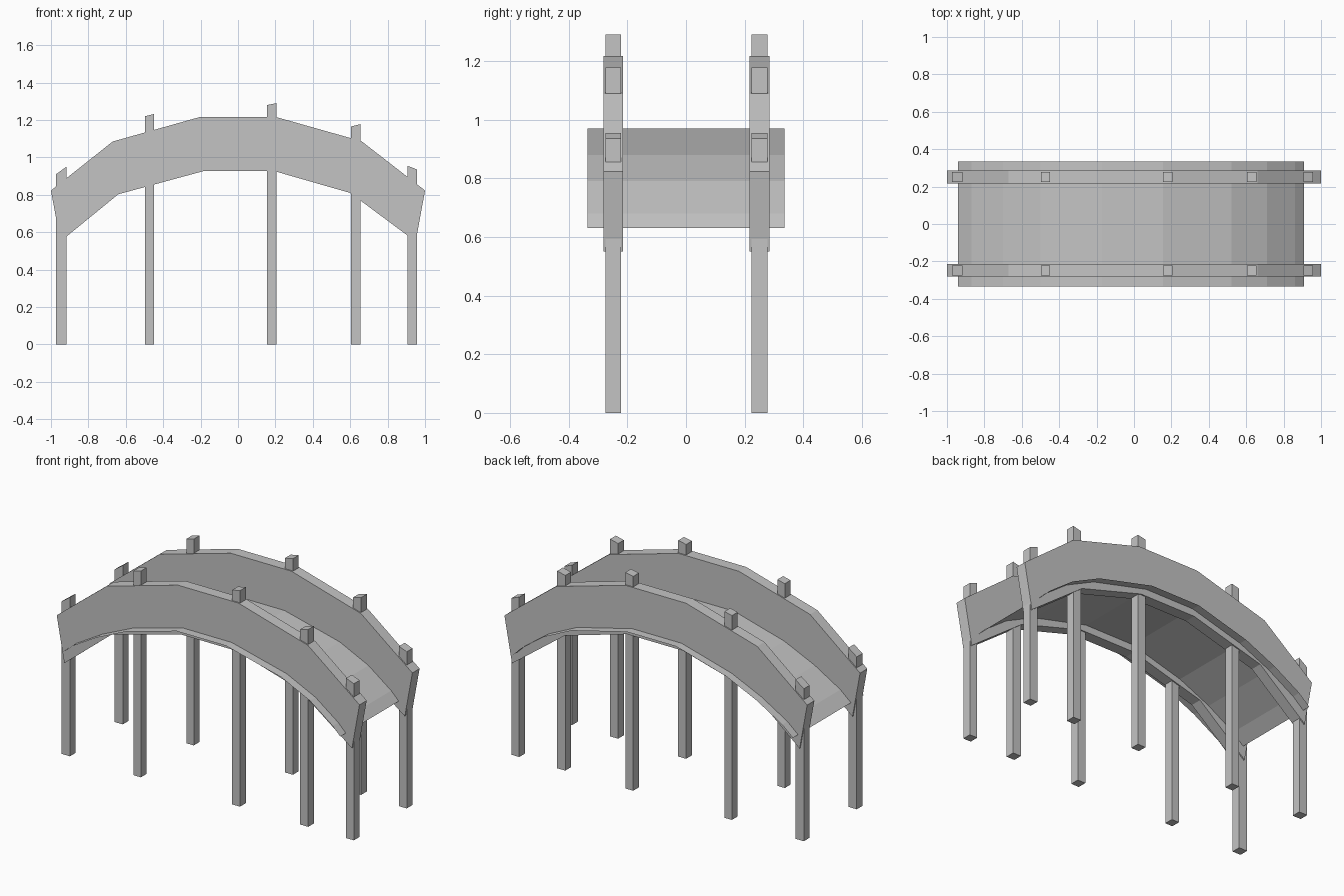
import bpy
import bmesh

cube = bpy.data.objects.get("Cube")
if cube:
    bpy.data.objects.remove(cube)

# One plain grey for the whole bridge
grey = bpy.data.materials.new("plain grey")
grey.use_nodes = True
colour = (0.55, 0.55, 0.55, 1)
grey.diffuse_color = colour
grey.node_tree.nodes["Principled BSDF"].inputs["Base Color"].default_value = colour


def extrude_profile(name, points, y_min, y_max, closed=True):
    """Sweep an x-z profile along y: a solid if closed, otherwise a sheet."""
    bm = bmesh.new()
    near = [bm.verts.new((x, y_min, z)) for x, z in points]
    far = [bm.verts.new((x, y_max, z)) for x, z in points]
    count = len(points)
    for i in range(count if closed else count - 1):
        j = (i + 1) % count
        bm.faces.new((near[i], near[j], far[j], far[i]))
    if closed:
        bm.faces.new(near)
        bm.faces.new(far)
        bmesh.ops.recalc_face_normals(bm, faces=bm.faces)
    mesh = bpy.data.meshes.new(name)
    bm.to_mesh(mesh)
    bm.free()
    mesh.materials.append(grey)
    obj = bpy.data.objects.new(name, mesh)
    bpy.context.collection.objects.link(obj)
    return obj


# Arched walkway, a thin sheet
deck = [(-0.94, 0.63), (-0.87, 0.69), (-0.70, 0.79), (-0.50, 0.88), (-0.17, 0.97),
        (0.155, 0.97), (0.52, 0.88), (0.71, 0.79), (0.86, 0.68), (0.91, 0.63)]
extrude_profile("deck", deck, -0.335, 0.335, closed=False)

# Side panels: upper edge, then lower edge back again
panel = [(-1, 0.823), (-0.67, 1.085), (-0.2, 1.217), (0.2, 1.217), (0.66, 1.087), (1, 0.823),
         (0.95, 0.55), (0.6, 0.81), (0.19, 0.928), (-0.18, 0.928), (-0.64, 0.803), (-0.95, 0.55)]

# Posts: left x, right x, and top height at each, slightly slanted
posts = [(-0.973, -0.918, 0.91, 0.95), (-0.498, -0.449, 1.22, 1.232),
         (0.154, 0.206, 1.28, 1.29), (0.603, 0.656, 1.165, 1.178),
         (0.907, 0.958, 0.955, 0.935)]

for side, centre in (("front", -0.248), ("back", 0.251)):
    extrude_profile(side + "_side_panel", panel, centre - 0.034, centre + 0.034)
    for number, (x0, x1, z0, z1) in enumerate(posts, 1):
        outline = [(x0, 0), (x1, 0), (x1, z1), (x0, z0)]
        extrude_profile(f"{side}_post_{number}", outline, centre - 0.027, centre + 0.027)
